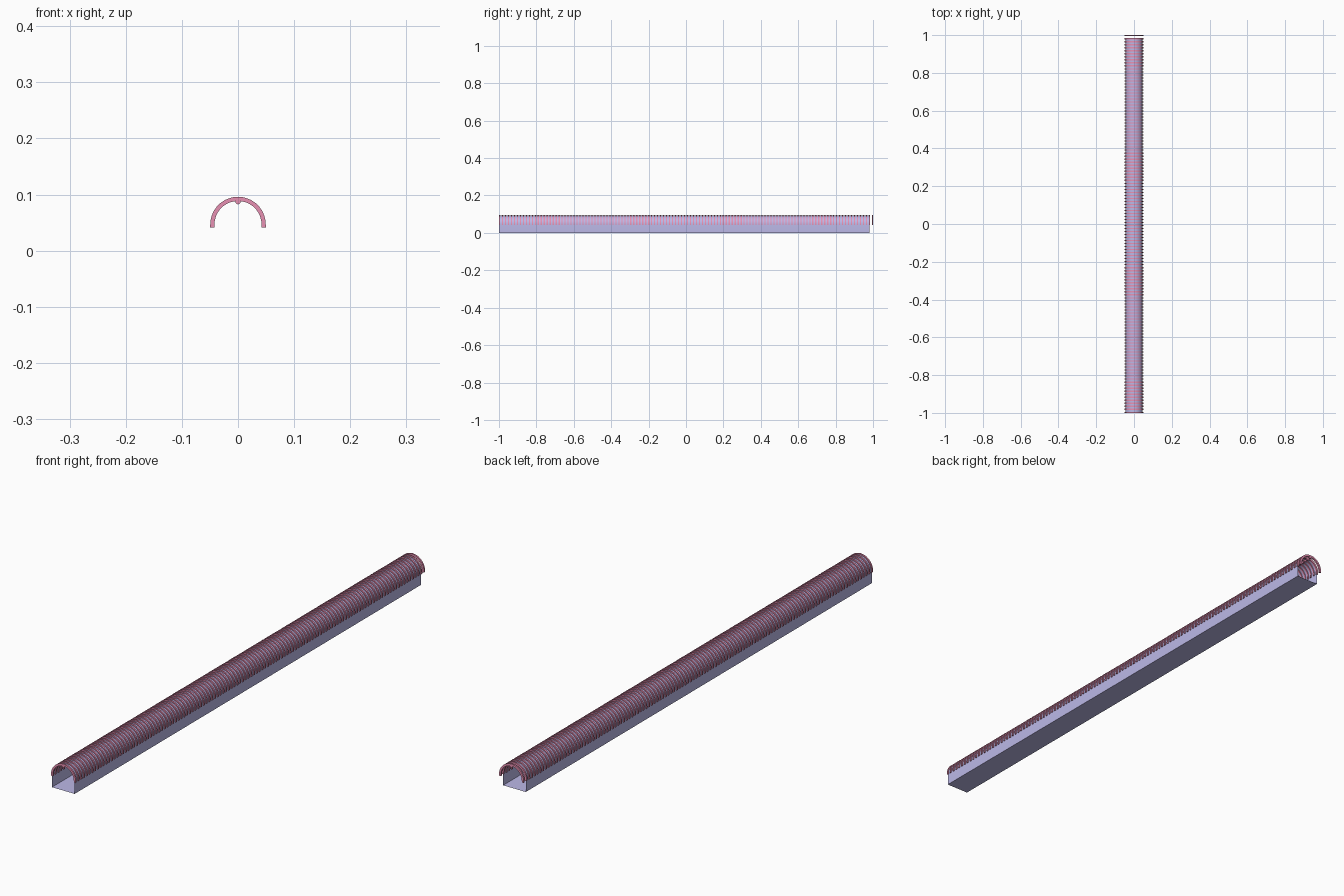
import bpy, bmesh, math

if "Cube" in bpy.data.objects:
    bpy.data.objects.remove(bpy.data.objects["Cube"])

SPRING = 0.0465          # height where the arch starts
RIBS, RIB_W = 126, 0.006
PITCH = (2 - RIB_W) / (RIBS - 1)
SEG = 18


def material(name, rgb):
    m = bpy.data.materials.new(name)
    m.diffuse_color = (*rgb, 1)
    m.use_nodes = True
    m.node_tree.nodes["Principled BSDF"].inputs["Base Color"].default_value = m.diffuse_color
    return m


def arch(r, foot, seg=SEG):
    """Arch profile in x, z with straight legs down to the foot height."""
    pts = [(r, foot)]
    pts += [(r * math.cos(math.pi * i / seg), SPRING + r * math.sin(math.pi * i / seg))
            for i in range(seg + 1)]
    return pts + [(-r, foot)]


def finish(bm, name, mat):
    bmesh.ops.recalc_face_normals(bm, faces=bm.faces[:])
    me = bpy.data.meshes.new(name)
    bm.to_mesh(me)
    bm.free()
    me.materials.append(mat)
    ob = bpy.data.objects.new(name, me)
    bpy.context.collection.objects.link(ob)
    bpy.context.view_layer.objects.active = ob
    ob.select_set(True)
    bpy.ops.object.shade_smooth_by_angle(angle=math.radians(30))
    ob.select_set(False)
    return ob


def bridge(bm, a, b):
    n = len(a)
    for i in range(n):
        j = (i + 1) % n
        bm.faces.new((a[i], a[j], b[j], b[i]))


blue = material("lining_blue", (0.50, 0.48, 0.80))
pink = material("rib_pink", (0.80, 0.28, 0.45))

# Tunnel lining: open-ended thin sheet with flat floor and arched roof
bm = bmesh.new()
profile = arch(0.0455, 0.0)
ends = [[bm.verts.new((x, y, z)) for x, z in profile] for y in (-1, 1 - PITCH - 0.002)]
bridge(bm, *ends)
finish(bm, "tunnel_lining", blue)

# Ribs: one arched hoop with a small round lamp under the crown, repeated
bm = bmesh.new()
y0, y1 = -1, -1 + RIB_W
outer, inner = arch(0.0495, 0.041), arch(0.042, 0.041)
loops = [[bm.verts.new((x, y, z)) for x, z in p]
         for p, y in ((outer, y0), (outer, y1), (inner, y1), (inner, y0))]
for k in range(4):
    a, b = loops[k], loops[(k + 1) % 4]
    for i in range(len(a) - 1):
        bm.faces.new((a[i], a[i + 1], b[i + 1], b[i]))
bm.faces.new([l[0] for l in loops])
bm.faces.new([l[-1] for l in loops])
lamp = [[bm.verts.new((0.005 * math.cos(t), y, 0.0875 + 0.005 * math.sin(t)))
         for t in (math.tau * i / 12 for i in range(12))] for y in (y0, y1)]
bridge(bm, *lamp)
for ring in lamp:
    bm.faces.new(ring)
ribs = finish(bm, "tunnel_ribs", pink)
arr = ribs.modifiers.new("repeat", 'ARRAY')
arr.count = RIBS
arr.use_relative_offset = False
arr.use_constant_offset = True
arr.constant_offset_displace = (0, PITCH, 0)
